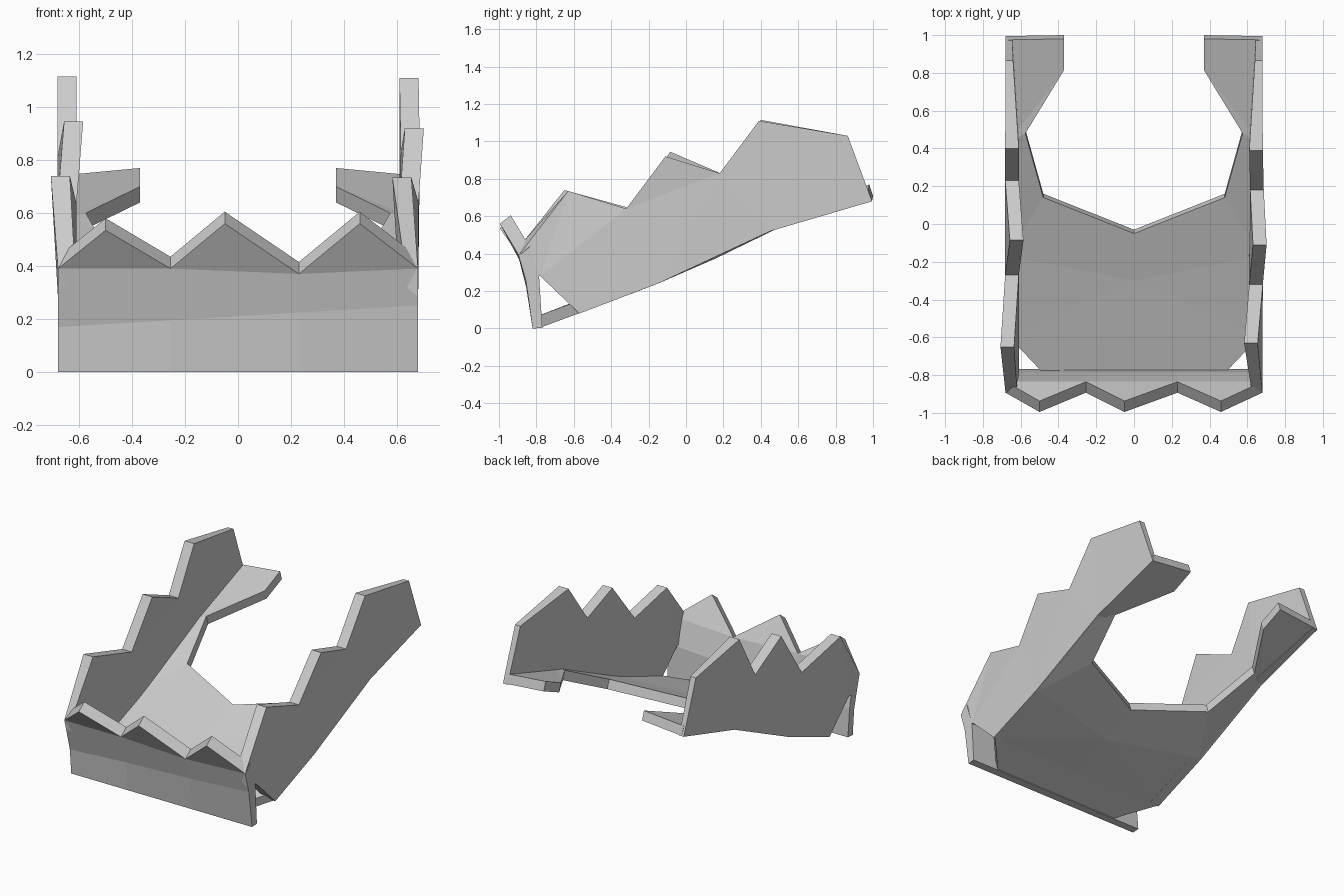
import bpy, bmesh
from mathutils import Vector

if "Cube" in bpy.data.objects:
    bpy.data.objects.remove(bpy.data.objects["Cube"])


def slab(name, front, back, faces):
    """Solid sheet: a front skin, a matching back skin and a rim between them."""
    bm = bmesh.new()
    a = [bm.verts.new(p) for p in front]
    b = [bm.verts.new(p) for p in back]
    edges = {}
    for f in faces:
        bm.faces.new([a[i] for i in f])
        bm.faces.new([b[i] for i in reversed(f)])
        for i, j in zip(f, f[1:] + f[:1]):
            edges[(i, j)] = True
    # rim along every edge used by one face only
    for i, j in edges:
        if (j, i) not in edges:
            bm.faces.new([a[j], a[i], b[i], b[j]])
    bmesh.ops.recalc_face_normals(bm, faces=bm.faces)
    bmesh.ops.triangulate(bm, faces=[f for f in bm.faces if len(f.verts) > 4])
    bmesh.ops.recalc_face_normals(bm, faces=bm.faces)
    me = bpy.data.meshes.new(name)
    bm.to_mesh(me)
    bm.free()
    ob = bpy.data.objects.new(name, me)
    bpy.context.collection.objects.link(ob)
    return ob


# Side walls: toothed top edge as (y, z, inner x), then the shared lower outline
LOWER = [(.865, 1.03, .64), (.995, .68, .645), (.45, .52, .61), (-.15, .24, .61),
         (-.57, .08, .61), (-.78, .28, .61), (-.86, .27, .61)]
RIGHT = [(-.63, .735, .583), (-.32, .64, .61), (-.11, .92, .63), (.18, .83, .615), (.39, 1.11, .61)]
LEFT = [(-.65, .74, .635), (-.27, .635, .61), (-.085, .945, .585), (.23, .81, .61), (.40, 1.115, .61)]
for name, side, teeth in (("right_wall", 1, RIGHT), ("left_wall", -1, LEFT)):
    outer = [(side * .68, -.895, .39)]
    inner = [(side * .62, -.865, .47)]
    for y, z, x in teeth:
        outer.append((side * (x + .072), y, z))
        inner.append((side * x, y, z))
    for y, z, x in LOWER:
        outer.append((side * .68, y, z))
        inner.append((side * x, y, z))
    slab(name, outer, inner, [list(range(len(outer)))])

# Front plate: lower band, upper band, then three forward-leaning teeth
xs = [-.68, -.255, .23, .68]
front, back = [], []
for x, zr in zip(xs, (.39, .39, .37, .39)):
    crease = .21 + .06 * x
    front += [(x, -.82, 0), (x, -.835 - .02 * (x > 0), crease), (x, -.893, zr)]
    back += [(x, -.768, .003), (x, -.785, crease + .02), (x, -.835, zr + .045)]
faces = []
for i in range(3):
    k = 3 * i
    faces += [[k, k + 3, k + 4, k + 1], [k + 1, k + 4, k + 5, k + 2]]
for i, (x, z) in enumerate(((-.5, .535), (-.05, .56), (.46, .56))):
    faces.append([3 * i + 2, 3 * i + 5, len(front)])
    front.append((x, -.995, z))
    back.append((x, -.937, z + .045))
slab("front_plate", front, back, faces)

# Sloping floor with a rear notch: right half, mirrored
half = [(0, -.77, .008), (.48, -.77, .008), (.665, -.575, .08), (0, -.57, .085),
        (.665, -.15, .24), (0, -.28, .19), (.48, .16, .375), (0, -.03, .295),
        (.665, .45, .52), (.575, .50, .54), (.665, .995, .682), (.37, 1.0, .71), (.37, .835, .64)]
faces = [[0, 1, 2, 3], [3, 2, 5], [2, 4, 5], [5, 4, 6, 7],
         [4, 8, 9, 6], [8, 12, 9], [8, 10, 11, 12]]
for name, s in (("floor_right", 1), ("floor_left", -1)):
    bottom = [Vector((s * x, y, z)) for x, y, z in half]
    top = [p + Vector((0, -.02, .06)) for p in bottom]
    # the half keeps its seam face hidden inside the solid
    slab(name, bottom, top, faces)
